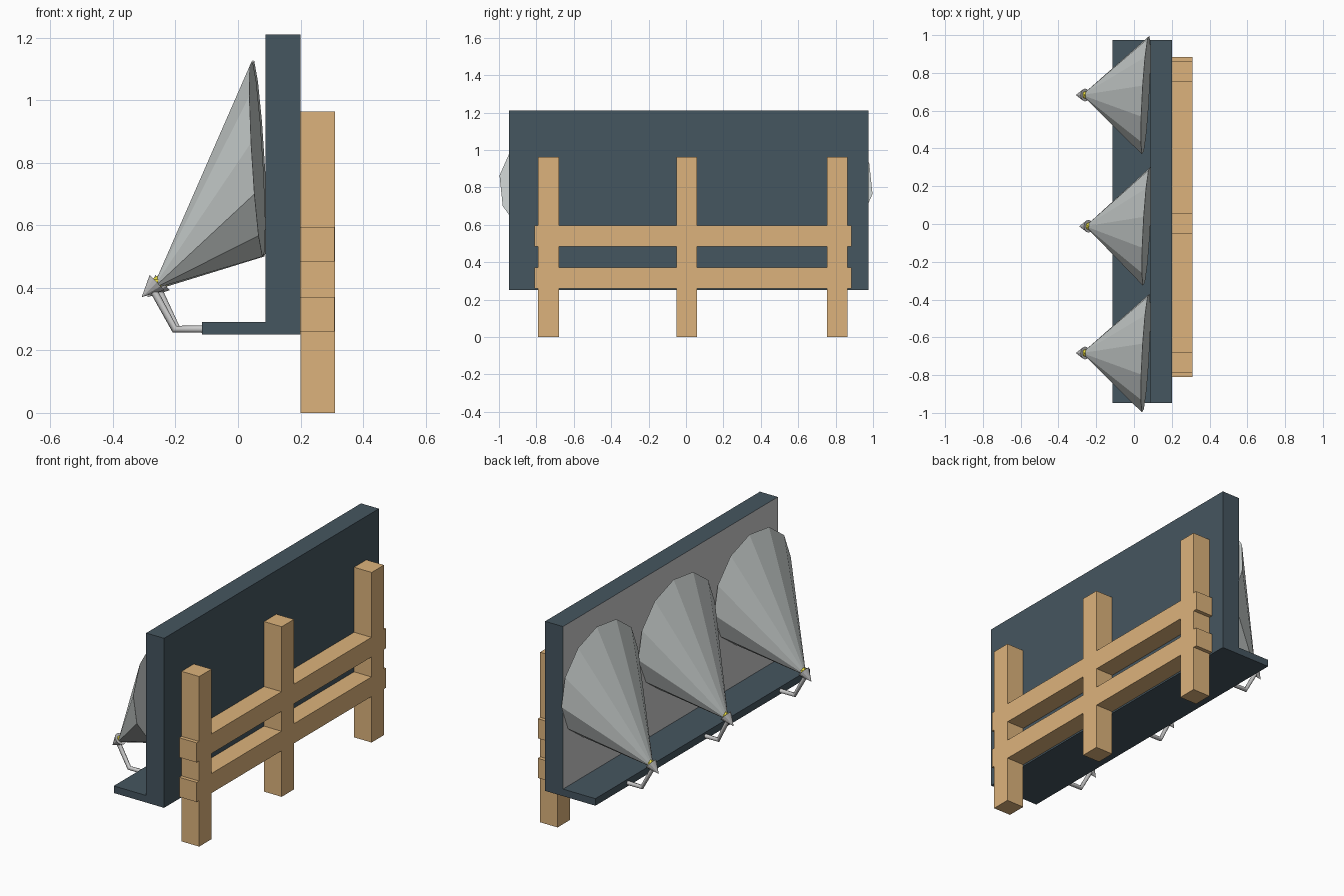
import bpy, bmesh, math
from mathutils import Vector

if "Cube" in bpy.data.objects:
    bpy.data.objects.remove(bpy.data.objects["Cube"])


def material(name, rgb):
    m = bpy.data.materials.new(name)
    m.diffuse_color = (*rgb, 1)
    m.use_nodes = True
    m.node_tree.nodes["Principled BSDF"].inputs["Base Color"].default_value = m.diffuse_color
    return m


slate = material("slate", (0.06, 0.092, 0.115))
wood = material("wood", (0.72, 0.45, 0.2))
glow = material("pale_glow", (0.62, 0.66, 0.65))
yellow = material("yellow", (0.8, 0.7, 0.05))


def finish(name, bm, mat=None):
    bmesh.ops.recalc_face_normals(bm, faces=bm.faces)
    me = bpy.data.meshes.new(name)
    bm.to_mesh(me)
    bm.free()
    ob = bpy.data.objects.new(name, me)
    bpy.context.collection.objects.link(ob)
    if mat:
        me.materials.append(mat)
    return ob


def box(name, x, y, z, mat):
    bm = bmesh.new()
    bmesh.ops.create_cube(bm, size=1)
    for v in bm.verts:
        v.co = [(r[0] + r[1]) / 2 + c * (r[1] - r[0]) for r, c in zip((x, y, z), v.co)]
    return finish(name, bm, mat)


def cone(name, apex, ring, mat=None):
    bm = bmesh.new()
    tip = bm.verts.new(apex)
    vs = [bm.verts.new(p) for p in ring]
    for i, v in enumerate(vs):
        bm.faces.new((tip, v, vs[(i + 1) % len(vs)]))
    bm.faces.new(vs)
    return finish(name, bm, mat)


def tube(name, points, radius):
    cu = bpy.data.curves.new(name, 'CURVE')
    cu.dimensions = '3D'
    cu.bevel_depth = radius
    cu.bevel_resolution = 2
    cu.use_fill_caps = True
    sp = cu.splines.new('POLY')
    sp.points.add(len(points) - 1)
    for p, co in zip(sp.points, points):
        p.co = (*co, 1)
    tmp = bpy.data.objects.new(name, cu)
    me = bpy.data.meshes.new_from_object(tmp)
    bpy.data.objects.remove(tmp)
    bpy.context.collection.objects.link(bpy.data.objects.new(name, me))


# Board with an L-shaped profile; its display face stays plain grey
profile = [(0.2, 0.25), (-0.115, 0.25), (-0.115, 0.29), (0.088, 0.29), (0.088, 1.21), (0.2, 1.21)]
bm = bmesh.new()
face = bm.faces.new([bm.verts.new((x, -0.947, z)) for x, z in profile])
ext = bmesh.ops.extrude_face_region(bm, geom=[face])
bmesh.ops.translate(bm, vec=(0, 1.922, 0), verts=[v for v in ext["geom"] if isinstance(v, bmesh.types.BMVert)])
board = finish("board_with_ledge", bm, slate)
board.data.materials.append(None)
for p in board.data.polygons:
    if p.normal.x < -0.9 and p.center.z > 0.5:
        p.material_index = 1

# Timber supports
for i, y in enumerate((-0.735, 0.003, 0.808)):
    box(f"post_{i}", (0.2, 0.31), (y - 0.055, y + 0.055), (0, 0.963), wood)
for i, z in enumerate((0.26, 0.484)):
    box(f"rail_{i}", (0.2, 0.309), (-0.811, 0.885), (z, z + 0.111), wood)

# Lamps with their arms and beams
for i, (y, dx) in enumerate(((-0.683, 0), (-0.012, 0.018), (0.683, 0))):
    # Twelve-sided light beam, its wide end leaning slightly
    ring = []
    for k in range(12):
        a = math.radians(30 * k - 9)
        dy, dz = 0.318 * math.cos(a), 0.318 * math.sin(a)
        ring.append((0.062 + dx * 0.3 + 0.055 * dy - 0.06 * dz, y + dy, 0.814 + dz))
    cone(f"light_beam_{i}", (-0.275 + dx, y, 0.395), ring, glow)

    # Conical shade pointing up at the board
    tip = Vector((-0.308 + dx, y, 0.37))
    axis = Vector((0.72, 0, 0.69)).normalized()
    up = Vector((-axis.z, 0, axis.x))
    side = Vector((0, 1, 0))
    mouth = tip + axis * 0.068

    def circle(c, r):
        return [c + r * (math.cos(k * math.pi / 6) * up + math.sin(k * math.pi / 6) * side) for k in range(12)]

    cone(f"lamp_shade_{i}", tip, circle(mouth, 0.034))

    # Bulb in the mouth of the shade
    bm = bmesh.new()
    bmesh.ops.create_icosphere(bm, subdivisions=1, radius=0.022)
    bmesh.ops.translate(bm, vec=mouth, verts=bm.verts)
    finish(f"bulb_{i}", bm, yellow)

    # Bent arm out of the ledge
    tube(f"lamp_arm_{i}", [(-0.1, y, 0.268), (-0.203 + dx * 0.5, y, 0.268), (-0.275 + dx, y, 0.4)], 0.012)
